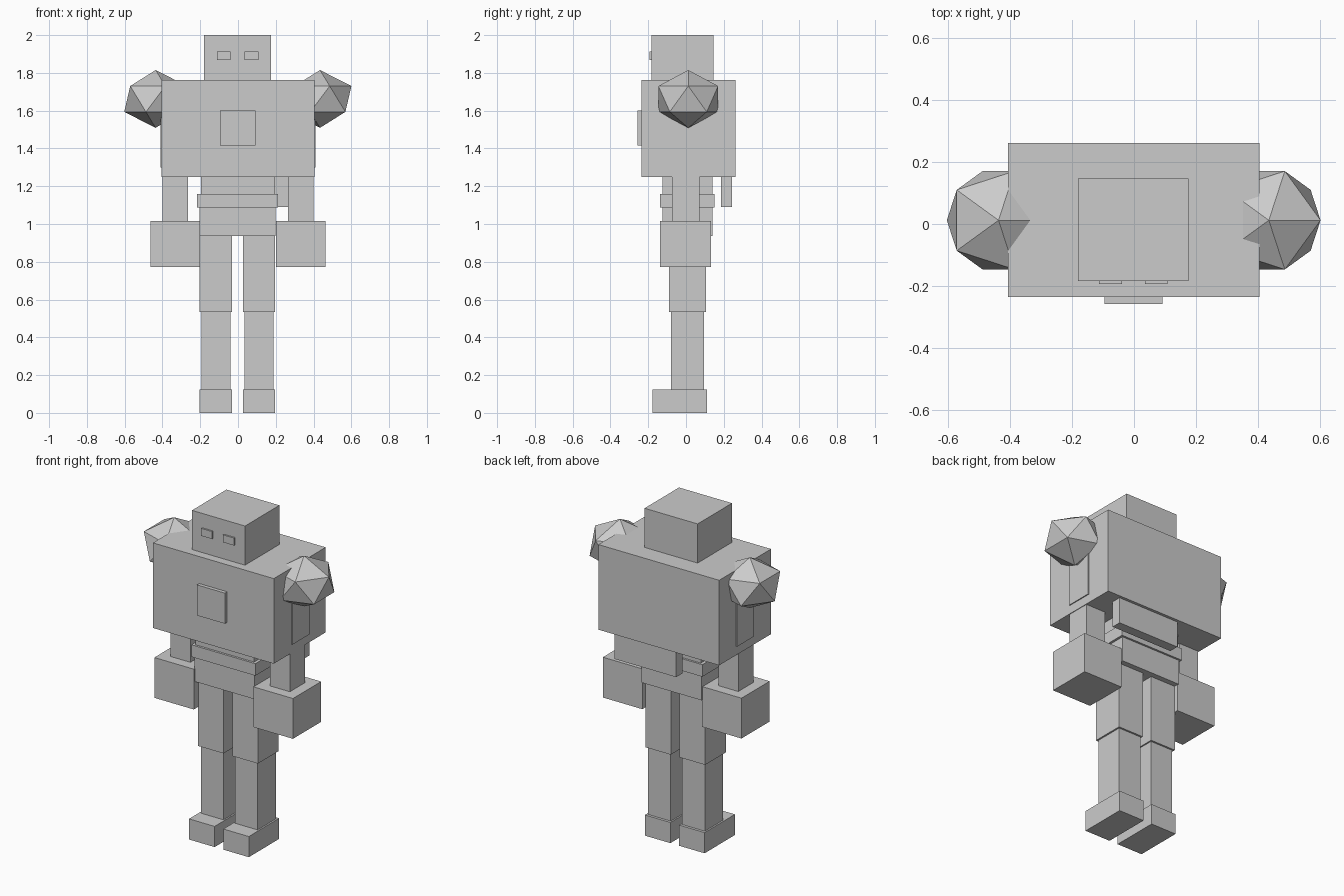
import bpy

if "Cube" in bpy.data.objects:
    bpy.data.objects.remove(bpy.data.objects["Cube"])


def box(name, x, y, z):
    """Box from (min, max) ranges on each axis."""
    bpy.ops.mesh.primitive_cube_add(
        size=1, location=[(r[0] + r[1]) / 2 for r in (x, y, z)])
    ob = bpy.context.object
    ob.name = name
    ob.scale = [r[1] - r[0] for r in (x, y, z)]
    bpy.ops.object.transform_apply(location=False, rotation=False, scale=True)
    return ob


def pair(name, x, y, z, axis=0.0):
    """Left and right boxes mirrored about x = axis."""
    box(name + "_left", (axis + x[0], axis + x[1]), y, z)
    box(name + "_right", (axis - x[1], axis - x[0]), y, z)


# head and eyes
box("head", (-0.18, 0.175), (-0.183, 0.146), (1.76, 2.0))
pair("eye", (0.037, 0.11), (-0.193, -0.15), (1.868, 1.913), -0.002)

# torso, chest plate, and pack hanging below the back
box("torso", (-0.405, 0.404), (-0.235, 0.261), (1.248, 1.763))
box("chest_plate", (-0.095, 0.092), (-0.257, -0.2), (1.415, 1.60))
box("back_pack", (-0.105, 0.308), (0.185, 0.244), (1.09, 1.40))

# waist, belt, hips
box("waist", (-0.197, 0.195), (-0.125, 0.14), (1.085, 1.30))
box("belt", (-0.216, 0.213), (-0.138, 0.152), (1.087, 1.16))
box("hips", (-0.203, 0.199), (-0.125, 0.14), (0.936, 1.087))

# arms
pair("upper_arm", (0.25, 0.41), (-0.065, 0.098), (1.30, 1.60))
pair("forearm", (0.266, 0.4), (-0.075, 0.071), (1.0, 1.32))
pair("fist", (0.2, 0.464), (-0.137, 0.132), (0.772, 1.016))

# faceted shoulders, same orientation on both sides
for side, cx in (("left", 0.434), ("right", -0.436)):
    bpy.ops.mesh.primitive_ico_sphere_add(
        subdivisions=1, radius=1, location=(cx, 0.012, 1.662))
    shoulder = bpy.context.object
    shoulder.name = "shoulder_" + side
    shoulder.scale = (0.186, 0.186, 0.153)
    bpy.ops.object.transform_apply(location=False, rotation=False, scale=True)

# legs
pair("thigh", (0.03, 0.2), (-0.091, 0.107), (0.533, 0.95), -0.003)
pair("shin", (0.038, 0.19), (-0.08, 0.096), (0.11, 0.54), -0.003)
pair("foot", (0.029, 0.2), (-0.178, 0.112), (0.0, 0.125), -0.003)
